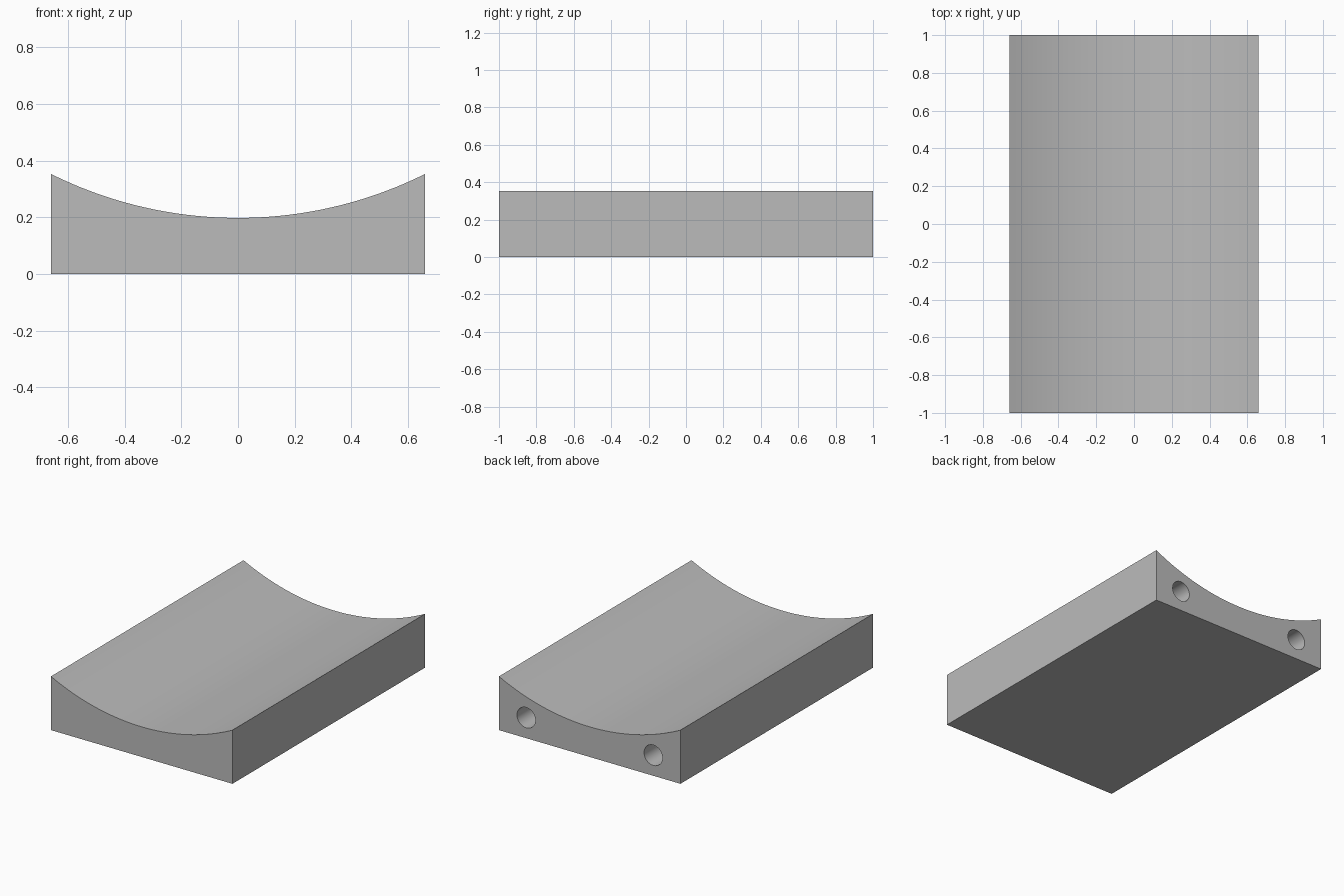
import bpy, bmesh, math

HALF_W, HALF_L = 0.66, 1.0      # half width and half length
LOW, HIGH = 0.198, 0.353        # saddle height at the middle and at the rims
HOLE_X, HOLE_Z, HOLE_R, HOLE_DEPTH = 0.462, 0.135, 0.067, 0.5
SEGMENTS = 48

cube = bpy.data.objects.get("Cube")
if cube:
    bpy.data.objects.remove(cube, do_unlink=True)

# Plain grey material
grey = bpy.data.materials.new("plain grey")
grey.use_nodes = True
colour = (0.5, 0.5, 0.5, 1)
grey.diffuse_color = colour
grey.node_tree.nodes["Principled BSDF"].inputs["Base Color"].default_value = colour

# Saddle block: flat base, circular arc on top, extruded along y
sag = HIGH - LOW
radius = (HALF_W ** 2 + sag ** 2) / (2 * sag)
sweep = math.asin(HALF_W / radius)
profile = [(-HALF_W, 0), (HALF_W, 0)]
for i in range(SEGMENTS + 1):
    a = sweep * (1 - 2 * i / SEGMENTS)
    profile.append((radius * math.sin(a), LOW + radius * (1 - math.cos(a))))

bm = bmesh.new()
end = bm.faces.new([bm.verts.new((x, -HALF_L, z)) for x, z in profile])
grown = bmesh.ops.extrude_face_region(bm, geom=[end], use_keep_orig=True)
moved = [g for g in grown["geom"] if isinstance(g, bmesh.types.BMVert)]
bmesh.ops.translate(bm, verts=moved, vec=(0, 2 * HALF_L, 0))
bmesh.ops.recalc_face_normals(bm, faces=bm.faces[:])
mesh = bpy.data.meshes.new("saddle_block")
bm.to_mesh(mesh)
bm.free()
mesh.materials.append(grey)
block = bpy.data.objects.new("saddle_block", mesh)
bpy.context.collection.objects.link(block)

# Two blind dowel holes bored into the back end
for side in (-1, 1):
    bpy.ops.mesh.primitive_cylinder_add(
        vertices=SEGMENTS, radius=HOLE_R, depth=2 * HOLE_DEPTH,
        location=(side * HOLE_X, HALF_L, HOLE_Z), rotation=(math.pi / 2, 0, 0))
    cutter = bpy.context.object
    cutter.name = "dowel_hole_cutter"
    cutter.hide_render = True
    cutter.data.materials.append(grey)
    bore = block.modifiers.new("dowel_hole", 'BOOLEAN')
    bore.operation = 'DIFFERENCE'
    bore.solver = 'EXACT'
    bore.object = cutter
    bpy.ops.object.select_all(action='DESELECT')
    block.select_set(True)
    bpy.context.view_layer.objects.active = block
    bpy.ops.object.modifier_apply(modifier=bore.name)
    bpy.data.objects.remove(cutter, do_unlink=True)

# Smooth the arc and bores, keep the block's edges crisp
bpy.ops.object.shade_smooth_by_angle(angle=math.radians(30))
